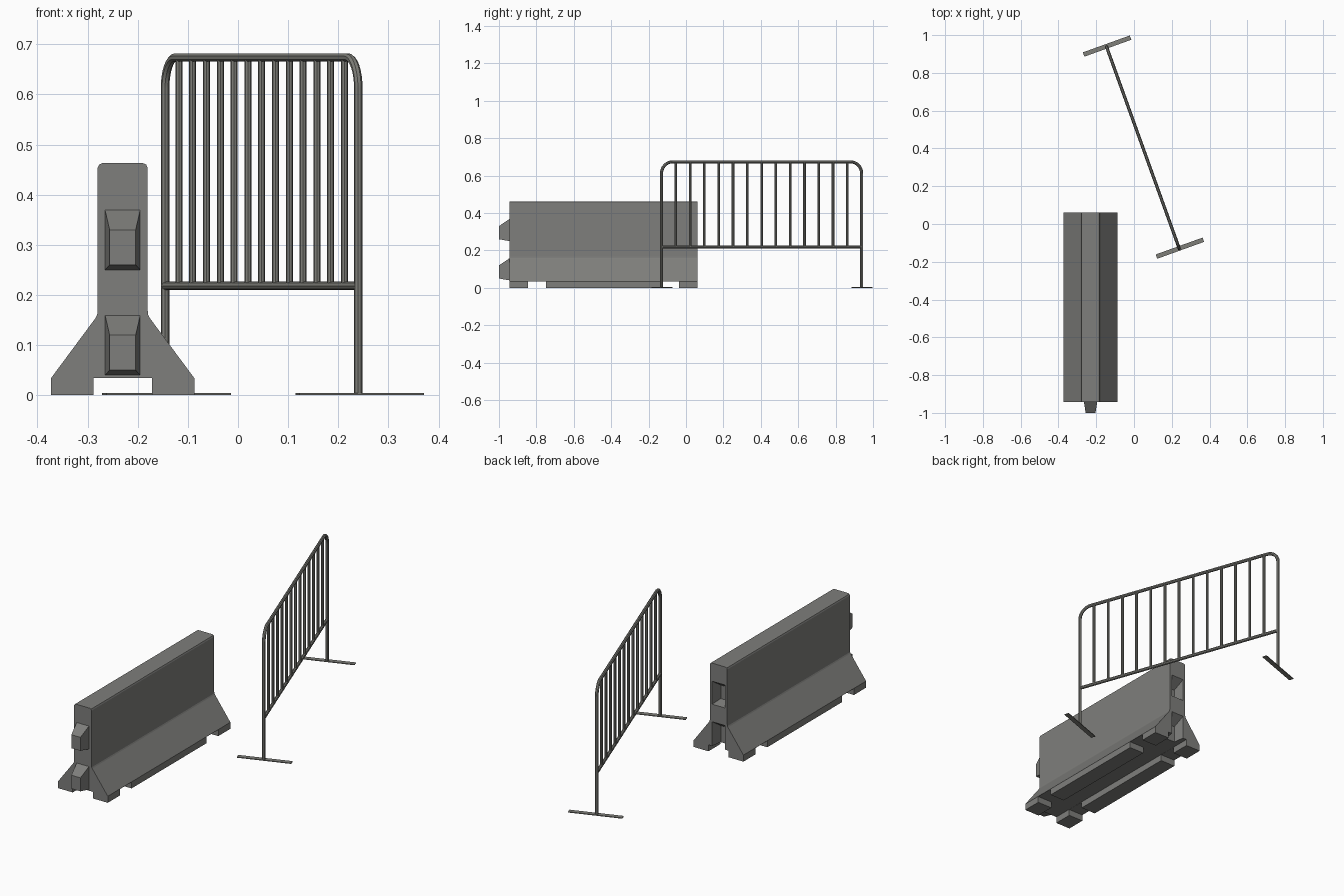
import bpy, bmesh, math
from mathutils import Vector, Matrix

cube = bpy.data.objects.get("Cube")
if cube:
    bpy.data.objects.remove(cube, do_unlink=True)


def material(name, rgb):
    m = bpy.data.materials.new(name)
    m.use_nodes = True
    m.diffuse_color = (*rgb, 1)
    m.node_tree.nodes["Principled BSDF"].inputs["Base Color"].default_value = (*rgb, 1)
    return m


concrete = material("concrete grey", (0.21, 0.21, 0.20))
steel = material("steel grey", (0.21, 0.21, 0.19))


def finish(name, bm, mat):
    bmesh.ops.recalc_face_normals(bm, faces=bm.faces)
    me = bpy.data.meshes.new(name)
    bm.to_mesh(me)
    bm.free()
    me.materials.append(mat)
    ob = bpy.data.objects.new(name, me)
    bpy.context.collection.objects.link(ob)
    return ob


def box(name, lo, hi, mat, matrix=Matrix()):
    lo, hi = Vector(lo), Vector(hi)
    bm = bmesh.new()
    bmesh.ops.create_cube(bm, size=1)
    for v in bm.verts:
        v.co = matrix @ Vector([l + (h - l) * (c + 0.5) for l, h, c in zip(lo, hi, v.co)])
    return finish(name, bm, mat)


def cut(target, cutter):
    cutter.hide_render = True
    cutter.hide_viewport = True
    cutter.display_type = 'WIRE'
    mod = target.modifiers.new(cutter.name, 'BOOLEAN')
    mod.operation, mod.object, mod.solver = 'DIFFERENCE', cutter, 'EXACT'


def tube(name, points, radius):
    curve = bpy.data.curves.new(name, 'CURVE')
    curve.dimensions = '3D'
    curve.bevel_depth, curve.bevel_resolution = radius, 2
    curve.use_fill_caps = True
    line = curve.splines.new('POLY')
    line.points.add(len(points) - 1)
    for p, co in zip(line.points, points):
        p.co = (*co, 1)
    curve.materials.append(steel)
    ob = bpy.data.objects.new(name, curve)
    bpy.context.collection.objects.link(ob)
    return ob


# Concrete barrier body: mirrored profile pushed along its length
CX, FRONT, BACK = -0.23, -0.943, 0.062
half = [(0.058, 0), (0.143, 0), (0.143, 0.034), (0.054, 0.154), (0.051, 0.160),
        (0.050, 0.168), (0.050, 0.453), (0.047, 0.460), (0.040, 0.463)]
half = [(0.058, 0.034)] + half
profile = half + [(-x, z) for x, z in reversed(half)]
bm = bmesh.new()
face = bm.faces.new([bm.verts.new((CX + x, FRONT, z)) for x, z in profile])
ext = bmesh.ops.extrude_face_region(bm, geom=[face])
for v in ext["geom"]:
    if isinstance(v, bmesh.types.BMVert):
        v.co.y = BACK
body = finish("barrier_body", bm, concrete)

# Fork slots across the underside
MID = (FRONT + BACK) / 2
for side, label in ((-1, "front"), (1, "back")):
    y = MID + side * 0.355
    cut(body, box(label + "_slot_cutter", (CX - 0.2, y - 0.048, -0.05),
                  (CX + 0.2, y + 0.048, 0.033), concrete))


def lug(name, root_y, z, low=0.0, grow=0.0):
    """Tapered connector, wide at root_y and narrow toward -y."""
    bm = bmesh.new()
    rings = []
    for y, w, lo, hi in ((root_y + 0.01, 0.035, z - low, z + 0.119),
                         (root_y, 0.035, z - low, z + 0.119),
                         (root_y - 0.057, 0.026, z + 0.010 - low, z + 0.080)):
        w += grow
        rings.append([bm.verts.new((CX + a * w, y, b)) for a, b in
                      ((-1, lo), (1, lo), (1, hi), (-1, hi))])
    for a, b in zip(rings, rings[1:]):
        for i in range(4):
            j = (i + 1) % 4
            bm.faces.new((a[i], a[j], b[j], b[i]))
    bm.faces.new(rings[0])
    bm.faces.new(rings[-1])
    return finish(name, bm, concrete)


# Connector lugs on the front end, matching sockets in the back end
for label, z, low in (("upper", 0.250, 0.0), ("lower", 0.040, 0.03)):
    lug(label + "_lug", FRONT, z)
    cut(body, lug(label + "_socket_cutter", BACK, z, low, 0.001))

# Crowd fence: frame placed along the line between the two posts
P0, P1 = Vector((-0.1455, 0.939, 0)), Vector((0.24, -0.131, 0))
along = (P1 - P0).normalized()
length = (P1 - P0).length
R, TOP, RAIL, BEND = 0.0085, 0.6735, 0.218, 0.062


def on_fence(s, z):
    return P0 + along * s + Vector((0, 0, z))


corner = [(BEND * (1 - math.cos(t)), TOP - BEND * (1 - math.sin(t)))
          for t in [math.pi / 2 * i / 8 for i in range(9)]]
path = [(0, 0)] + corner
path += [(length - s, z) for s, z in reversed(path)]
tubes = [tube("fence_frame", [on_fence(*p) for p in path], R),
         tube("lower_rail", [on_fence(0, RAIL), on_fence(length, RAIL)], R)]
for i in range(1, 14):
    s = length * i / 14
    tubes.append(tube(f"fence_bar_{i}", [on_fence(s, RAIL), on_fence(s, TOP)], 0.007))

# Flat foot plates, square to the fence
for label, p in (("back", P0), ("front", P1)):
    turn = Matrix.Translation(p + Vector((0.003, 0.003, 0))) @ Matrix.Rotation(
        math.atan2(along.y, along.x) + math.pi / 2, 4, 'Z')
    box(label + "_foot_plate", (-0.132, -0.012, 0), (0.132, 0.012, 0.004), steel, turn)

# Turn tubes into meshes and smooth them
bpy.ops.object.select_all(action='DESELECT')
for ob in tubes:
    ob.select_set(True)
bpy.context.view_layer.objects.active = tubes[0]
bpy.ops.object.convert(target='MESH')
bpy.ops.object.shade_smooth_by_angle(angle=math.radians(40))
